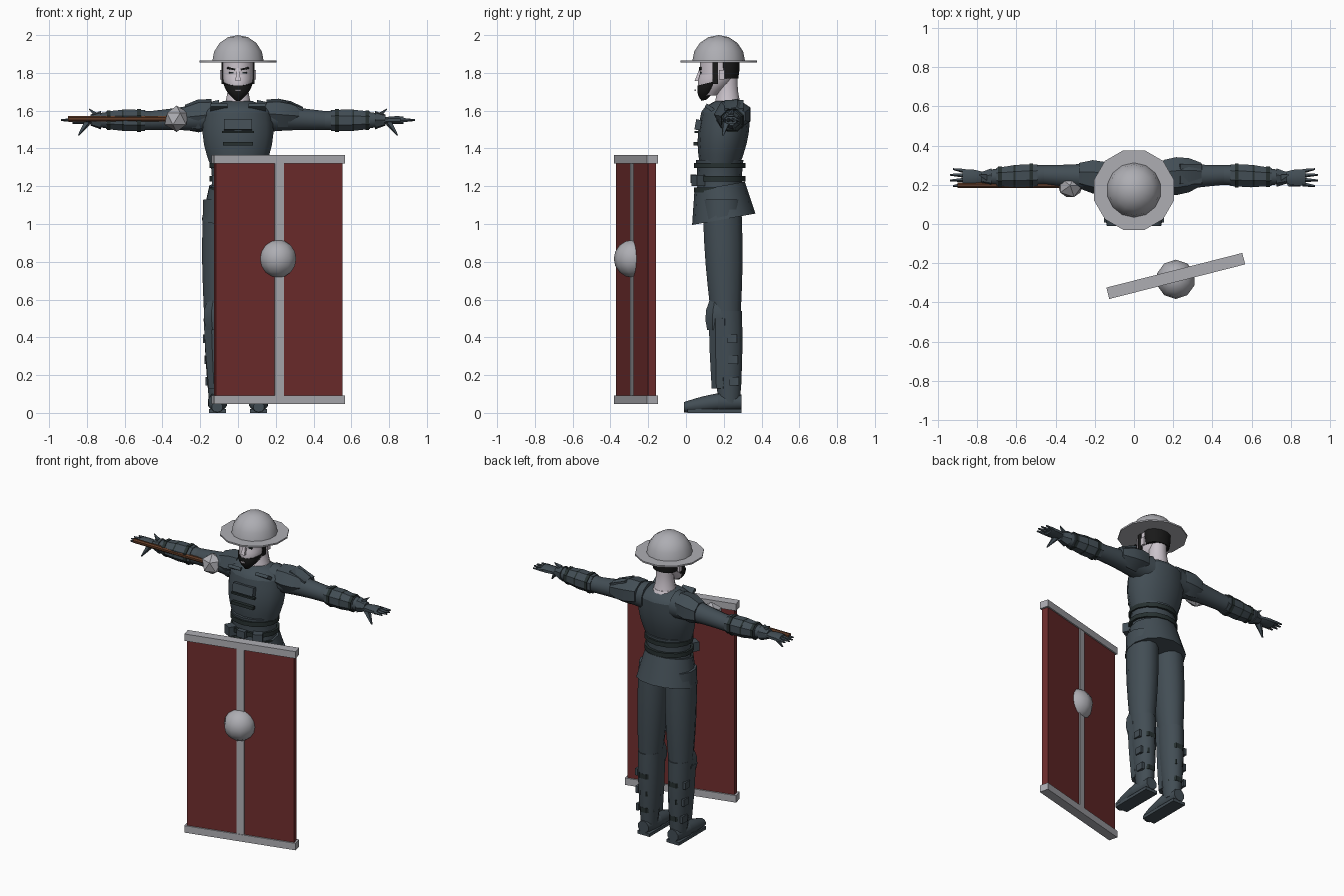
import bpy, bmesh, math
from mathutils import Vector, Matrix

cube = bpy.data.objects.get("Cube")
if cube:
    bpy.data.objects.remove(cube, do_unlink=True)


def material(name, *rgb):
    mat = bpy.data.materials.new(name)
    mat.use_nodes = True
    mat.diffuse_color = (*rgb, 1)
    mat.node_tree.nodes["Principled BSDF"].inputs["Base Color"].default_value = (*rgb, 1)
    return mat


SLATE = material("slate armour", .055, .075, .09)
DARK = material("dark leather", .02, .03, .03)
METAL = material("pale metal", .42, .42, .45)
SKIN = material("pale skin", .6, .55, .6)
HAIR = material("black hair", .01, .01, .01)
RED = material("red paint", .16, .026, .026)
WOOD = material("brown wood", .12, .045, .02)


def finish(name, bm, mat, pair=False, crease=42):
    """Turn a bmesh into a shaded object, optionally mirrored across x."""
    bmesh.ops.recalc_face_normals(bm, faces=bm.faces)
    mesh = bpy.data.meshes.new(name)
    bm.to_mesh(mesh)
    bm.free()
    mesh.materials.append(mat)
    part = bpy.data.objects.new(name, mesh)
    bpy.context.collection.objects.link(part)
    bpy.ops.object.select_all(action='DESELECT')
    part.select_set(True)
    bpy.context.view_layer.objects.active = part
    bpy.ops.object.shade_smooth_by_angle(angle=math.radians(crease))
    if pair:
        part.modifiers.new("Mirror", 'MIRROR').use_mirror_merge = False


def limb(name, start, end, first, last, mat=SLATE, bulge=0, depth=1, slant=0,
         sides=12, steps=5, pair=False, crease=42):
    """Tapered, bulging tube with elliptical rings square to its main axis."""
    start, end = Vector(start), Vector(end)
    span = [abs(c) for c in end - start]
    main = span.index(max(span))
    across, other = [axis for axis in range(3) if axis != main]
    bm = bmesh.new()
    rings = []
    for step in range(steps + 1):
        t = step / steps
        radius = first + (last - first) * t + bulge * math.sin(math.pi * t)
        ring = []
        for side in range(sides):
            turn = math.tau * (side + .5) / sides
            co = start.lerp(end, t)
            lift = radius * depth * math.sin(turn)
            co[across] += radius * math.cos(turn)
            co[other] += lift
            co[main] += slant * lift
            ring.append(bm.verts.new(co))
        rings.append(ring)
    for low, high in zip(rings, rings[1:]):
        for side in range(sides):
            after = (side + 1) % sides
            bm.faces.new((low[side], low[after], high[after], high[side]))
    bm.faces.new(rings[0])
    bm.faces.new(rings[-1])
    finish(name, bm, mat, pair, crease)


def band(name, centre, radius, along, mat=DARK, **options):
    """Short straight ring around a limb; along is half of its width."""
    centre, along = Vector(centre), Vector(along)
    limb(name, centre - along, centre + along, radius, radius, mat, steps=1, **options)


def box(name, centre, size, mat=SLATE, turn=0, axis='Z', pair=False):
    bm = bmesh.new()
    place = Matrix.Translation(centre) @ Matrix.Rotation(math.radians(turn), 4, axis)
    bmesh.ops.create_cube(bm, size=1, matrix=place @ Matrix.Diagonal((*size, 1)))
    finish(name, bm, mat, pair)


def ball(name, centre, radius, segments, dome=False):
    bm = bmesh.new()
    bmesh.ops.create_uvsphere(bm, u_segments=segments, v_segments=8, radius=radius,
                              matrix=Matrix.Translation(centre))
    if dome:
        bmesh.ops.bisect_plane(bm, geom=bm.verts[:] + bm.edges[:] + bm.faces[:],
                               plane_co=centre, plane_no=(0, 0, 1), clear_inner=True)
    finish(name, bm, METAL)


# Joints of the left side
SHOULDER, ELBOW, WRIST = Vector((.1, .235, 1.57)), Vector((.46, .25, 1.548)), Vector((.78, .237, 1.55))
HIP, KNEE, ANKLE = Vector((.095, .19, 1.13)), Vector((.11, .21, .54)), Vector((.107, .23, .05))
UP, OUT, BACK = Vector((0, 0, 1)), Vector((1, 0, 0)), Vector((0, 1, 0))

# Brimmed helmet
CROWN = Vector((0, .173, 1.86))
band("helmet_brim", CROWN, .21, UP * .005, METAL)
ball("helmet_dome", CROWN, .14, 14, dome=True)

# Head, neck, hair and face
TEMPLE = Vector((0, .172, 1.79))
NAPE = Vector((0, .22, 1.77))
limb("neck_base", (0, .225, 1.58), (0, .22, 1.65), .1, .07, SKIN)
limb("neck", (0, .22, 1.64), NAPE, .07, .055, SKIN, bulge=-.005)
limb("jaw", (0, .12, 1.68), TEMPLE, .04, .085, SKIN, bulge=.01, depth=1.2)
limb("skull", TEMPLE, CROWN + UP * .03, .085, .085, SKIN, depth=1.2)
limb("hair", NAPE, NAPE + UP * .11, .08, .09, HAIR, bulge=.005, depth=.73)
limb("beard", (0, .095, 1.655), (0, .13, 1.75), .015, .08, HAIR, bulge=.012, depth=.88, slant=.25)
box("sideburn", (.08, .155, 1.8), (.014, .03, .12), HAIR, pair=True)
box("ear", (.087, .19, 1.79), (.015, .03, .05), SKIN, pair=True)
limb("nose", (0, .06, 1.758), (0, .078, 1.825), .02, .008, SKIN, sides=4, steps=1)
box("lip", (0, .05, 1.708), (.03, .008, .009), SKIN)
box("eyebrow", (.036, .075, 1.822), (.044, .012, .01), HAIR, -12, 'Y', pair=True)
box("eye", (.036, .078, 1.802), (.024, .009, .008), DARK, pair=True)

# Torso, tunic skirt and belts
WAIST = Vector((0, .178, 1.31))
COLLAR = Vector((0, .21, 1.59))
limb("abdomen", WAIST - UP * .2, WAIST + UP * .03, .155, .152, bulge=-.012, depth=.83, sides=14)
limb("chest", WAIST, COLLAR, .15, .185, bulge=.022, depth=.7, sides=14)
limb("shoulder_yoke", COLLAR, COLLAR + UP * .06, .185, .08, bulge=.02, depth=.7, sides=14)
limb("skirt", (0, .2, 1.025), (0, .178, 1.2), .195, .155, depth=.86, slant=.18, sides=14)
for drop in (0, .07, .13):
    band("belt", WAIST - UP * drop, .156, UP * .014, depth=.87, sides=14)
box("belt_buckle", (0, .04, 1.24), (.06, .03, .045))
box("belt_pouch", (.1, .065, 1.23), (.06, .05, .06), turn=30, pair=True)
box("chest_plate", (0, .064, 1.525), (.15, .03, .055), turn=-10, axis='X')
box("chest_strap", (0, .056, 1.487), (.17, .02, .012), DARK)
box("rib_strap", (0, .052, 1.425), (.16, .022, .02), DARK)
box("collar_flap", (.1, .125, 1.615), (.09, .05, .02), turn=-35, axis='X', pair=True)

# Arms with layered shoulders and bracers
limb("upper_arm", SHOULDER, ELBOW, .09, .052, bulge=-.006, pair=True)
limb("forearm", ELBOW, WRIST, .052, .03, bulge=.012, pair=True)
limb("left_pauldron", (.15, .245, 1.585), (.345, .257, 1.57), .09, .06, bulge=.025,
     depth=.84, sides=7, steps=3, crease=25)
limb("right_shoulder", (-.14, .24, 1.58), (-.28, .25, 1.565), .083, .068, bulge=.014,
     sides=7, steps=2, crease=25)
box("shoulder_spike", (.29, .255, 1.628), (.12, .1, .012), turn=22, axis='Y')
limb("bracer", ELBOW.lerp(WRIST, .1), ELBOW.lerp(WRIST, .75), .06, .05, bulge=.007,
     sides=8, steps=2, pair=True, crease=25)
for t in (.2, .45, .7):
    band("bracer_strap", ELBOW.lerp(WRIST, t), .07 - t / 50, OUT * .01, sides=8, pair=True)
limb("glove_cuff", ELBOW.lerp(WRIST, .83), WRIST, .05, .03, sides=7, steps=1, pair=True, crease=25)
limb("cuff_point", (.75, .237, 1.575), (.79, .25, 1.61), .022, .003, sides=4, steps=1, pair=True)

# Hands
PALM = WRIST + OUT * .095
limb("palm", WRIST - OUT * .01, PALM, .03, .042, bulge=.008, depth=.5, sides=8, pair=True)
for finger in range(4):
    spread = finger - 1.5
    knuckle = PALM + BACK * spread * .022 - OUT * .015
    tip = knuckle + OUT * (.085 - abs(spread) / 70) + BACK * spread * .007
    limb("finger", knuckle, tip, .013, .005, sides=5, steps=1, pair=True)
limb("thumb", (.795, .215, 1.54), (.845, .195, 1.468), .024, .005, sides=5, steps=1, pair=True)

# Legs, greaves and calf straps
limb("thigh", HIP, KNEE, .092, .073, bulge=.008, depth=1.14, pair=True)
limb("shin", KNEE, ANKLE, .073, .047, bulge=.006, depth=1.22, pair=True)
limb("greave", (.107, .178, .13), (.113, .18, .5), .053, .075, bulge=.003, depth=.86,
     sides=8, steps=2, pair=True, crease=25)
limb("knee_guard", (.112, .162, .44), (.11, .172, .6), .06, .055, bulge=.02, depth=.9,
     sides=8, steps=3, pair=True, crease=25)
for t in (.3, .53, .76):
    girth = .074 - t / 40
    calf = KNEE.lerp(ANKLE, t)
    band("calf_strap", calf, girth, UP * .016, depth=1.35, sides=8, pair=True)
    box("strap_buckle", calf + OUT * girth + BACK * .03, (.018, .05, .045), pair=True)

# Boots
INSTEP = Vector((.108, .17, .056))
limb("boot_toe", (.11, -.01, .03), INSTEP, .03, .053, bulge=.005, depth=.9, sides=10, pair=True)
limb("boot_heel", INSTEP, INSTEP + BACK * .125, .053, .04, sides=10, pair=True)
box("boot_sole", (.108, .15, .01), (.09, .285, .02), pair=True)

# Tall shield turned slightly aside
SHIELD = Vector((.213, -.265, .706))
TURN = 14.3
box("shield_board", SHIELD, (.69, .042, 1.25), RED, TURN)
box("shield_strip", SHIELD, (.05, .054, 1.25), METAL, TURN)
for side in (-1, 1):
    box("shield_rail", SHIELD + UP * side * .636, (.715, .06, .046), METAL, TURN)
ball("shield_boss", SHIELD + UP * .11 - BACK * .017, .1, 10)

# Mace
MACE = Vector((-.325, .197, 1.557))
limb("mace_handle", MACE - OUT * .575, MACE, .015, .015, WOOD, sides=8, steps=1)
bm = bmesh.new()
bmesh.ops.create_icosphere(bm, subdivisions=1, radius=.07, matrix=Matrix.Translation(MACE))
finish("mace_head", bm, METAL, crease=10)
